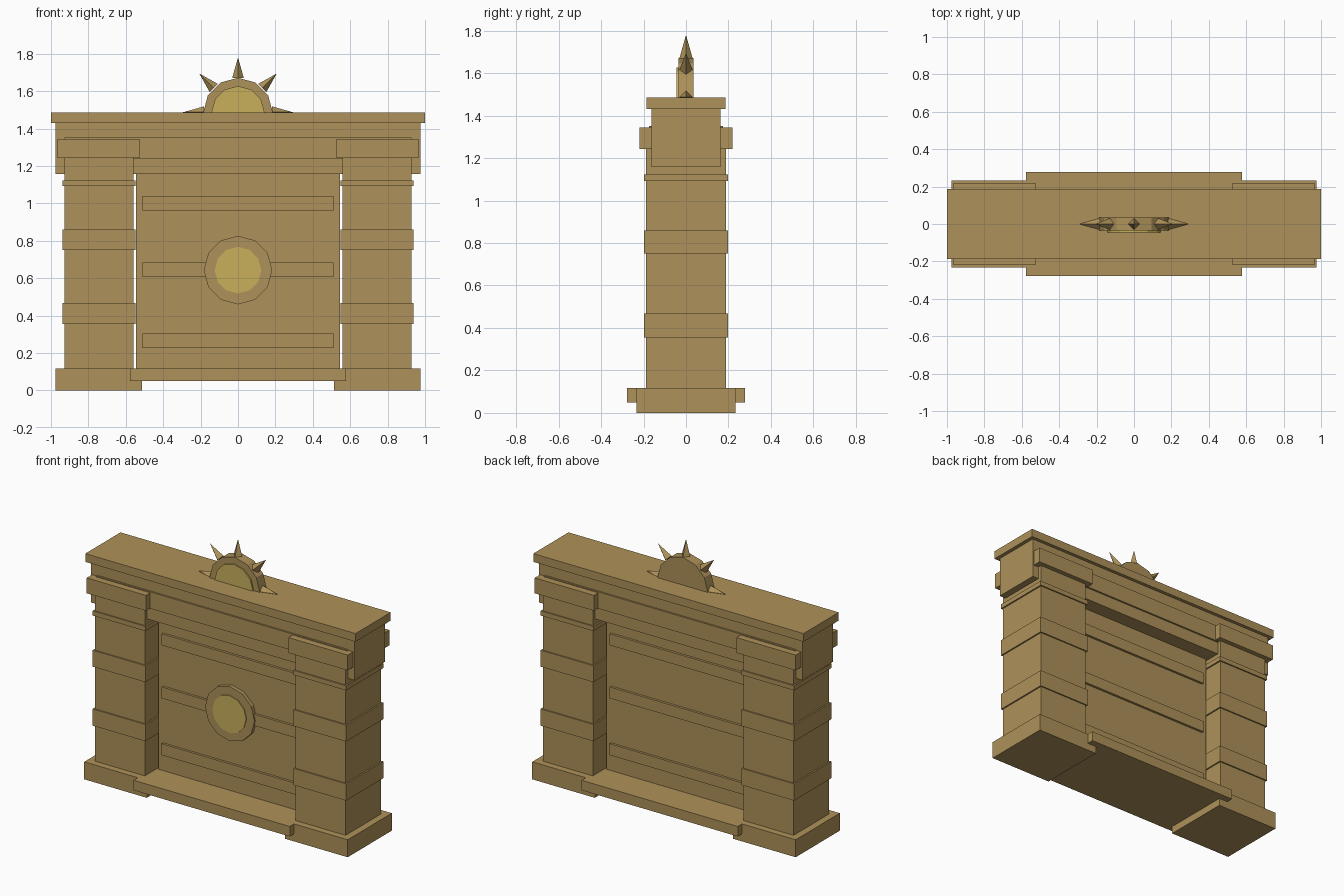
import bpy
import math
from mathutils import Matrix, Vector

if "Cube" in bpy.data.objects:
    bpy.data.objects.remove(bpy.data.objects["Cube"])


def material(name, rgb):
    m = bpy.data.materials.new(name)
    m.diffuse_color = (*rgb, 1)
    m.use_nodes = True
    m.node_tree.nodes["Principled BSDF"].inputs["Base Color"].default_value = m.diffuse_color
    return m


STONE = material("tan stone", (0.42, 0.285, 0.1))
GOLD = material("pale gold", (0.58, 0.43, 0.105))


def box(name, x0, x1, half_y, z0, z1, mat=STONE):
    """Box spanning x0..x1, -half_y..half_y, z0..z1."""
    bpy.ops.mesh.primitive_cube_add(size=1)
    o = bpy.context.object
    o.name = name
    o.data.transform(Matrix.Translation(((x0 + x1) / 2, 0, (z0 + z1) / 2))
                     @ Matrix.Diagonal((x1 - x0, 2 * half_y, z1 - z0, 1)))
    o.data.materials.append(mat)
    return o


def disc(name, r, y0, y1, z, mat):
    """Twelve-sided disc facing the front, with a corner at the top."""
    bpy.ops.mesh.primitive_cylinder_add(vertices=12, radius=r, depth=y1 - y0)
    o = bpy.context.object
    o.name = name
    o.data.transform(Matrix.Translation((0, (y0 + y1) / 2, z))
                     @ Matrix.Rotation(math.pi / 2, 4, 'X'))
    o.data.materials.append(mat)
    return o


# Plinths, pillars, pillar bands and capitals on both sides
for side, s in (("left", -1), ("right", 1)):
    def post(name, a, b, half_y, z0, z1):
        lo, hi = sorted((s * a, s * b))
        box(f"{side}_{name}", lo, hi, half_y, z0, z1)

    post("plinth", 0.512, 0.975, 0.233, 0, 0.117)
    post("pillar", 0.558, 0.928, 0.188, 0.1, 1.3)
    for i, (z0, z1) in enumerate(((0.355, 0.467), (0.75, 0.86), (1.092, 1.123))):
        post(f"pillar_band_{i + 1}", 0.548, 0.938, 0.197, z0, z1)
    post("capital", 0.527, 0.966, 0.22, 1.242, 1.345)

# Threshold step, frieze, beam and top slab
box("threshold", -0.578, 0.578, 0.278, 0.05, 0.117)
box("frieze", -0.975, 0.975, 0.163, 1.157, 1.44)
box("beam", -0.928, 0.928, 0.175, 1.24, 1.351)
box("top_slab", -1, 1, 0.186, 1.43, 1.485)

# Door with three cross strips showing on both faces
box("door", -0.545, 0.545, 0.062, 0.1, 1.2)
for i, z in enumerate((0.265, 0.645, 1.0)):
    box(f"door_strip_{i + 1}", -0.51, 0.51, 0.078, z - 0.038, z + 0.038)

# Round door boss on the front only
disc("door_ring", 0.183, -0.087, -0.03, 0.643, STONE)
disc("door_boss", 0.125, -0.093, -0.04, 0.643, GOLD)


# Half sun on the top slab: the lower half is flattened onto the slab
SUN_Z = 1.485
for o in (disc("sun_body", 0.186, -0.036, 0.036, SUN_Z, STONE),
          disc("sun_face", 0.142, -0.045, -0.02, SUN_Z, GOLD)):
    for v in o.data.vertices:
        v.co.z = max(v.co.z, SUN_Z - 0.03)

# Five four-sided rays fanned around the sun
for i in range(5):
    a = math.radians(45 * i)
    d = Vector((math.cos(a), 0, math.sin(a)))
    bpy.ops.mesh.primitive_cone_add(vertices=4, radius1=0.031, radius2=0, depth=0.11)
    o = bpy.context.object
    o.name = f"sun_ray_{i + 1}"
    o.data.transform(Matrix.Translation(d * 0.238 + Vector((0, 0, SUN_Z + 0.002)))
                     @ Matrix.Rotation(math.pi / 2 - a, 4, 'Y'))
    o.data.materials.append(STONE)
